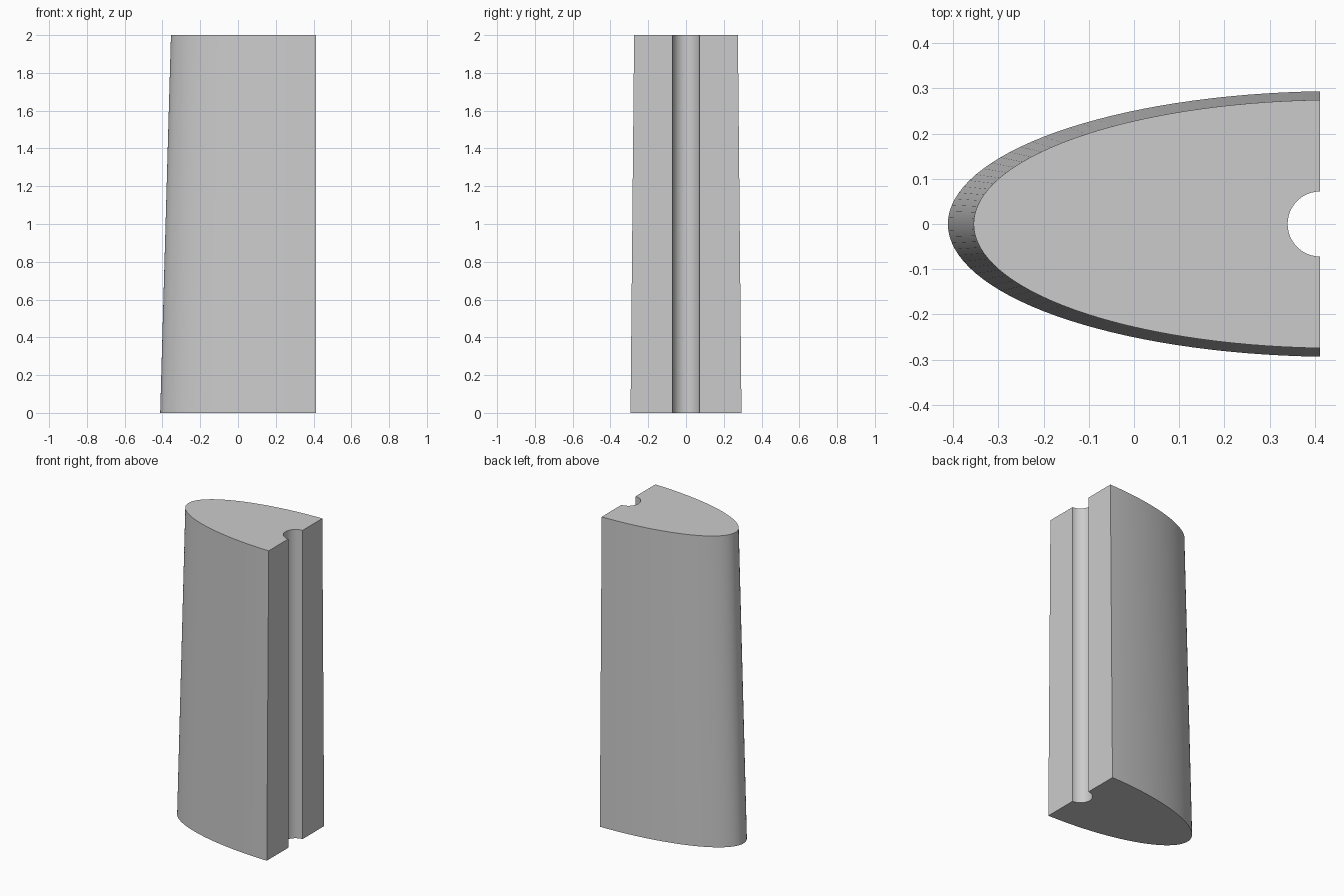
import bpy, bmesh, math

cube = bpy.data.objects.get("Cube")
if cube:
    bpy.data.objects.remove(cube, do_unlink=True)

HEIGHT = 2.0
BACK_X = 0.412       # flat rear face
CENTRE_X = 0.45      # centre of the elliptical nose
GROOVE_R = 0.072
NOSE_STEPS = 64
GROOVE_STEPS = 24


def section(a, b):
    """Half-ellipse outline closed by a flat back with a round groove."""
    limit = math.acos((CENTRE_X - BACK_X) / a)
    pts = []
    for i in range(NOSE_STEPS + 1):
        t = limit * (1 - 2 * i / NOSE_STEPS)
        pts.append((CENTRE_X - a * math.cos(t), b * math.sin(t)))
    for i in range(GROOVE_STEPS + 1):
        t = math.pi * (i / GROOVE_STEPS - 0.5)
        pts.append((BACK_X - GROOVE_R * math.cos(t), GROOVE_R * math.sin(t)))
    return pts


# Plain grey finish
grey = bpy.data.materials.new("light grey")
grey.use_nodes = True
colour = (0.6, 0.6, 0.6, 1)
grey.diffuse_color = colour
grey.node_tree.nodes["Principled BSDF"].inputs["Base Color"].default_value = colour

# Tapered body lofted between the lower and upper sections
bm = bmesh.new()
lower = [bm.verts.new((x, y, 0)) for x, y in section(0.862, 0.294)]
upper = [bm.verts.new((x, y, HEIGHT)) for x, y in section(0.805, 0.275)]
count = len(lower)
for i in range(count):
    j = (i + 1) % count
    bm.faces.new((lower[i], lower[j], upper[j], upper[i]))
bm.faces.new(lower)
bm.faces.new(upper)
bmesh.ops.recalc_face_normals(bm, faces=bm.faces)

mesh = bpy.data.meshes.new("tapered_body")
bm.to_mesh(mesh)
bm.free()
mesh.materials.append(grey)
body = bpy.data.objects.new("tapered_body", mesh)
bpy.context.collection.objects.link(body)

# Smooth curves, crisp edges at the ends and groove
bpy.ops.object.select_all(action="DESELECT")
body.select_set(True)
bpy.context.view_layer.objects.active = body
bpy.ops.object.shade_smooth_by_angle(angle=math.radians(30))
